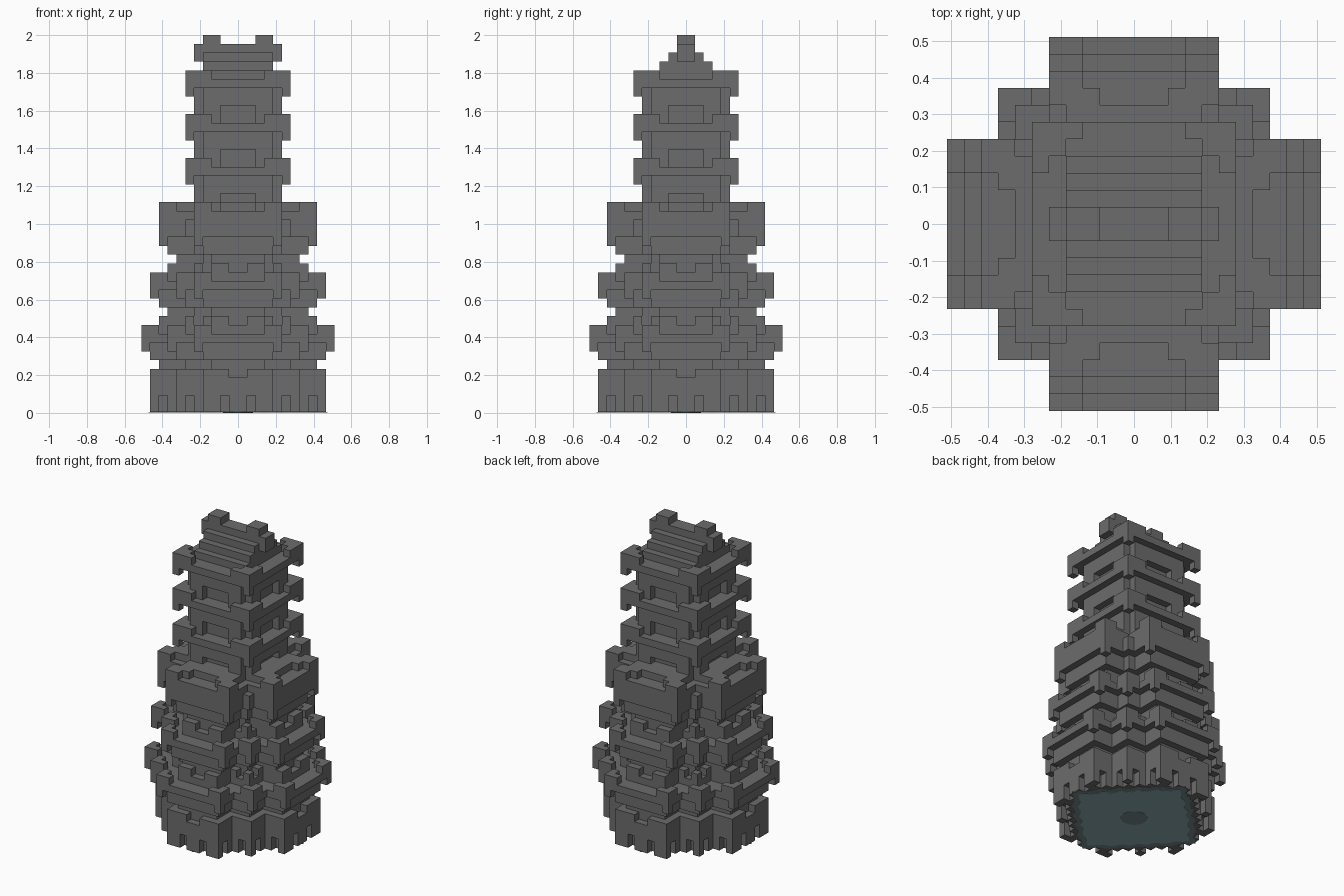
import bpy, bmesh, math

if "Cube" in bpy.data.objects:
    bpy.data.objects.remove(bpy.data.objects["Cube"], do_unlink=True)

U = 2 / 43  # edge of one building block


def material(name, rgb):
    m = bpy.data.materials.new(name)
    m.use_nodes = True
    m.diffuse_color = (*rgb, 1)
    bsdf = m.node_tree.nodes["Principled BSDF"]
    bsdf.inputs["Base Color"].default_value = (*rgb, 1)
    bsdf.inputs["Roughness"].default_value = 0.9
    return m


stone = material("grey stone", (0.15, 0.15, 0.15))
teal = material("pale teal", (0.27, 0.41, 0.45))
dull = material("dull teal", (0.18, 0.25, 0.26))


# Blocks are described in one quarter of the plan and mirrored later
def box(x0, x1, y0, y1, z0, z1):
    return {(i, j, k) for i in range(x0, x1) for j in range(y0, y1) for k in range(z0, z1)}


def both(*b):
    """A box and its copy turned to the neighbouring side."""
    cells = box(*b)
    return cells | {(j, i, k) for i, j, k in cells}


def cross(arm, reach, square, z0, z1):
    """Cross plan with a square filling the inner corners."""
    return both(0, arm, 0, reach, z0, z1) | box(0, square, 0, square, z0, z1)


def build(name, quarter):
    """Outer skin of the mirrored blocks, with flat areas merged."""
    cells = set()
    for i, j, k in quarter:
        cells |= {(x, y, k) for x in (i, -1 - i) for y in (j, -1 - j)}
    bm = bmesh.new()
    verts = {}

    def vert(p):
        if p not in verts:
            verts[p] = bm.verts.new((p[0] * U, p[1] * U, max(p[2] * U, 0.004)))
        return verts[p]

    for c in cells:
        for axis in range(3):
            for side in (0, 1):
                n = list(c)
                n[axis] += 2 * side - 1
                if tuple(n) in cells:
                    continue
                a, b = (axis + 1) % 3, (axis + 2) % 3
                ring = []
                for s, t in ((0, 0), (1, 0), (1, 1), (0, 1)):
                    p = list(c)
                    p[axis] += side
                    p[a] += s
                    p[b] += t
                    ring.append(vert(tuple(p)))
                bm.faces.new(ring if side else ring[::-1])
    bmesh.ops.dissolve_limit(bm, angle_limit=0.01, verts=bm.verts[:], edges=bm.edges[:])
    me = bpy.data.meshes.new(name)
    bm.to_mesh(me)
    bm.free()
    me.materials.append(stone)
    ob = bpy.data.objects.new(name, me)
    bpy.context.collection.objects.link(ob)


def eave(reach, square, z):
    """Three layers: hanging corner blocks, slab, raised corners."""
    hang = both(4, 5, reach - 1, reach, z, z + 1)
    hang |= box(square - 1, square, square - 1, square, z, z + 1)
    slab = cross(5, reach, square, z + 1, z + 2)
    horns = both(3, 5, reach - 1, reach, z + 2, z + 3)
    horns |= both(4, 5, reach - 2, reach - 1, z + 2, z + 3)
    horns |= both(square - 2, square, square - 1, square, z + 2, z + 3)
    return hang | slab | horns


def storey(reach, square, z):
    """Parapet with gaps, then a narrow neck and a wider course."""
    wall = cross(3, reach, square, z, z + 2)
    wall -= both(0, 1, reach - 1, reach, z + 1, z + 2)
    wall -= both(square - 2, square - 1, square - 1, square, z + 1, z + 2)
    neck = cross(3, reach - 1, square - 1, z + 2, z + 3)
    course = cross(4, reach, square, z + 3, z + 5)
    return wall | neck | course


# Base with toothed foot and a gap in each parapet
base = cross(4, 10, 7, 0, 5)
base -= both(1, 2, 9, 10, 0, 2) | both(5, 6, 6, 7, 0, 2) | both(3, 4, 8, 9, 0, 2)
base -= both(0, 1, 9, 10, 4, 5)
build("base", base)

# Lower storeys and their eaves
build("first_storey", cross(3, 9, 6, 5, 6) | cross(4, 10, 7, 6, 8))
build("first_eave", eave(11, 8, 7))
build("second_storey", storey(9, 6, 9))
build("second_eave", eave(10, 7, 13))
build("third_storey", storey(8, 5, 15))

# Four projecting bays with hollowed tops
bays = both(4, 5, 8, 9, 19, 20)
bays |= both(0, 5, 0, 9, 20, 23) | box(0, 6, 0, 6, 20, 22)
bays |= both(0, 5, 7, 9, 23, 24) | both(0, 4, 0, 7, 23, 24)
bays -= both(0, 3, 8, 9, 23, 24) | both(0, 2, 7, 8, 23, 24)
build("bays", bays)

# Upper tower with notched corners and recessed windows
tower = both(0, 4, 0, 5, 22, 38)
for top in (25, 30, 35):
    tower -= both(0, 2, 4, 5, top - 2, top)
build("tower", tower)

for n, z in enumerate((26, 31, 36), 1):
    ring = box(5, 6, 5, 6, z, z + 1) | box(0, 6, 0, 6, z + 1, z + 2)
    ring |= both(3, 6, 5, 6, z + 2, z + 3) | box(4, 5, 4, 5, z + 2, z + 3)
    build(f"tower_eave_{n}", ring)

# Stepped roof, ridge and ridge horns
roof = box(0, 4, 0, 4, 38, 39) | box(0, 4, 0, 3, 39, 40) | box(0, 4, 0, 2, 40, 41)
roof |= box(0, 5, 0, 1, 40, 42) | box(2, 4, 0, 1, 42, 43)
build("roof", roof)


# Coloured plates under the base
def plate(name, radius, wave, lobes, z, mat):
    bm = bmesh.new()
    ring = []
    for s in range(96):
        a = 2 * math.pi * s / 96
        r = radius
        if lobes:  # rounded diamond with a rippled edge
            r = radius / (abs(math.cos(a)) ** 1.1 + abs(math.sin(a)) ** 1.1) ** (1 / 1.1)
            r += wave * math.cos(lobes * a)
        ring.append(bm.verts.new((r * U * math.cos(a), r * U * math.sin(a), z)))
    face = bm.faces.new(ring[::-1])
    wall = bmesh.ops.extrude_face_region(bm, geom=[face])
    for v in wall["geom"]:
        if isinstance(v, bmesh.types.BMVert):
            v.co.z = 0.006
    bmesh.ops.recalc_face_normals(bm, faces=bm.faces[:])
    me = bpy.data.meshes.new(name)
    bm.to_mesh(me)
    bm.free()
    me.materials.append(mat)
    bpy.context.collection.objects.link(bpy.data.objects.new(name, me))


plate("underside_border", 10, 0.2, 20, 0.003, dull)
plate("underside_panel", 9.0, 0.2, 20, 0.0015, teal)
plate("underside_centre", 1.7, 0, 0, 0.0, dull)
